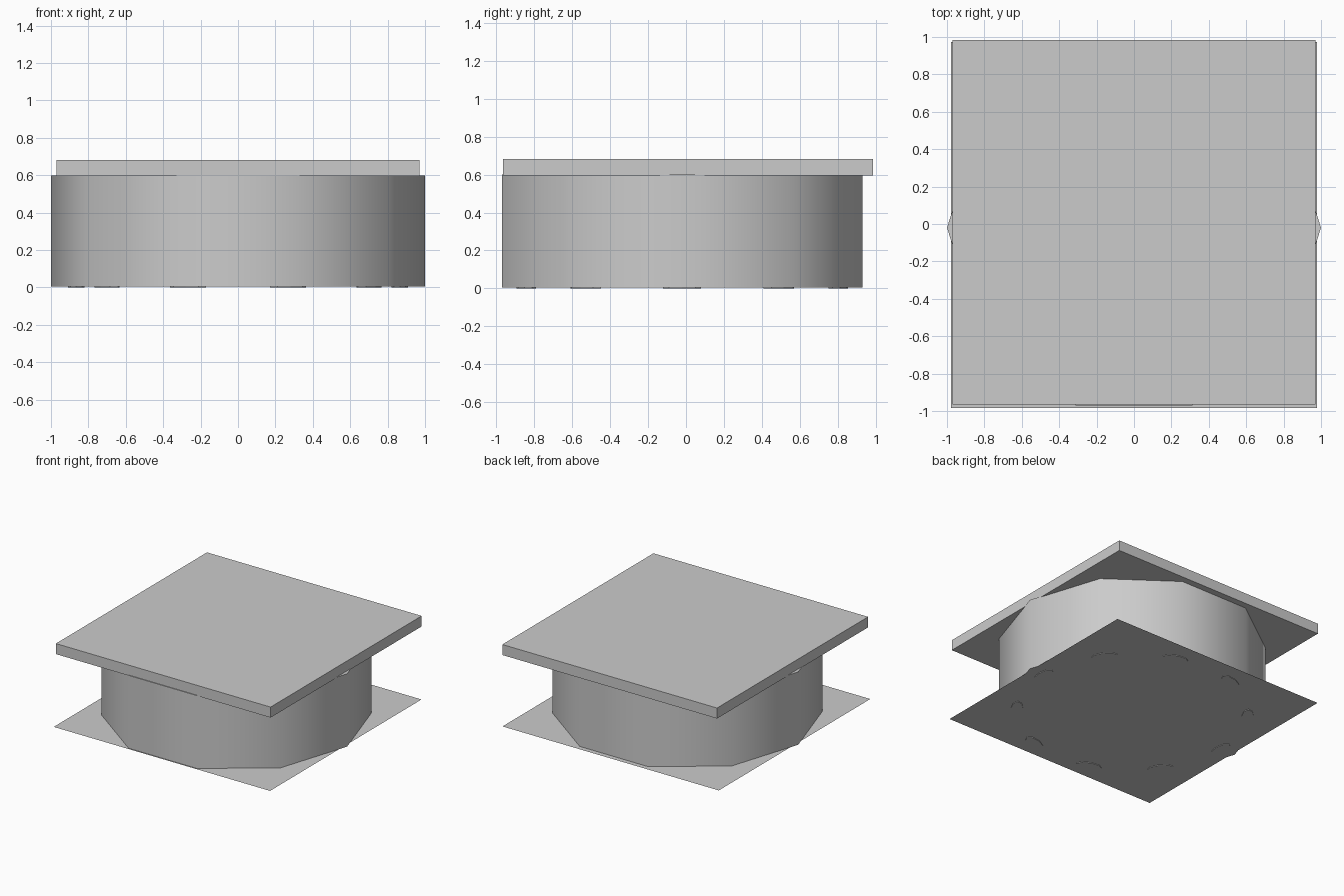
import bpy
import math

cube = bpy.data.objects.get("Cube")
if cube:
    bpy.data.objects.remove(cube, do_unlink=True)

grey = bpy.data.materials.new("plain_grey")
grey.use_nodes = True
colour = (0.6, 0.6, 0.6, 1)
grey.diffuse_color = colour
grey.node_tree.nodes["Principled BSDF"].inputs["Base Color"].default_value = colour


def finish(name):
    obj = bpy.context.object
    obj.name = name
    obj.data.materials.append(grey)
    return obj


# Thin square sheet under the drum
bpy.ops.mesh.primitive_plane_add(size=1, location=(0, -0.005, 0.005))
finish("base_sheet").scale = (1.955, 1.955, 1)

# Ten-sided drum with smooth walls
bpy.ops.mesh.primitive_cylinder_add(vertices=10, radius=1, depth=0.595,
                                    location=(0, -0.02, 0.3025),
                                    rotation=(0, 0, math.radians(18)))
finish("drum")
bpy.ops.object.shade_smooth_by_angle(angle=math.radians(40))

# Square slab resting on the drum
bpy.ops.mesh.primitive_cube_add(size=1, location=(0, 0.01, 0.638))
finish("top_slab").scale = (1.94, 1.95, 0.086)

# Shallow pads under each corner of the drum
for i in range(10):
    a = math.radians(36 * i)
    bpy.ops.mesh.primitive_cylinder_add(
        vertices=8, radius=1, depth=0.005, rotation=(0, 0, a),
        location=(0.865 * math.cos(a), 0.865 * math.sin(a) - 0.02, 0.0025))
    finish(f"foot_pad_{i + 1}").scale = (0.045, 0.1, 1)
